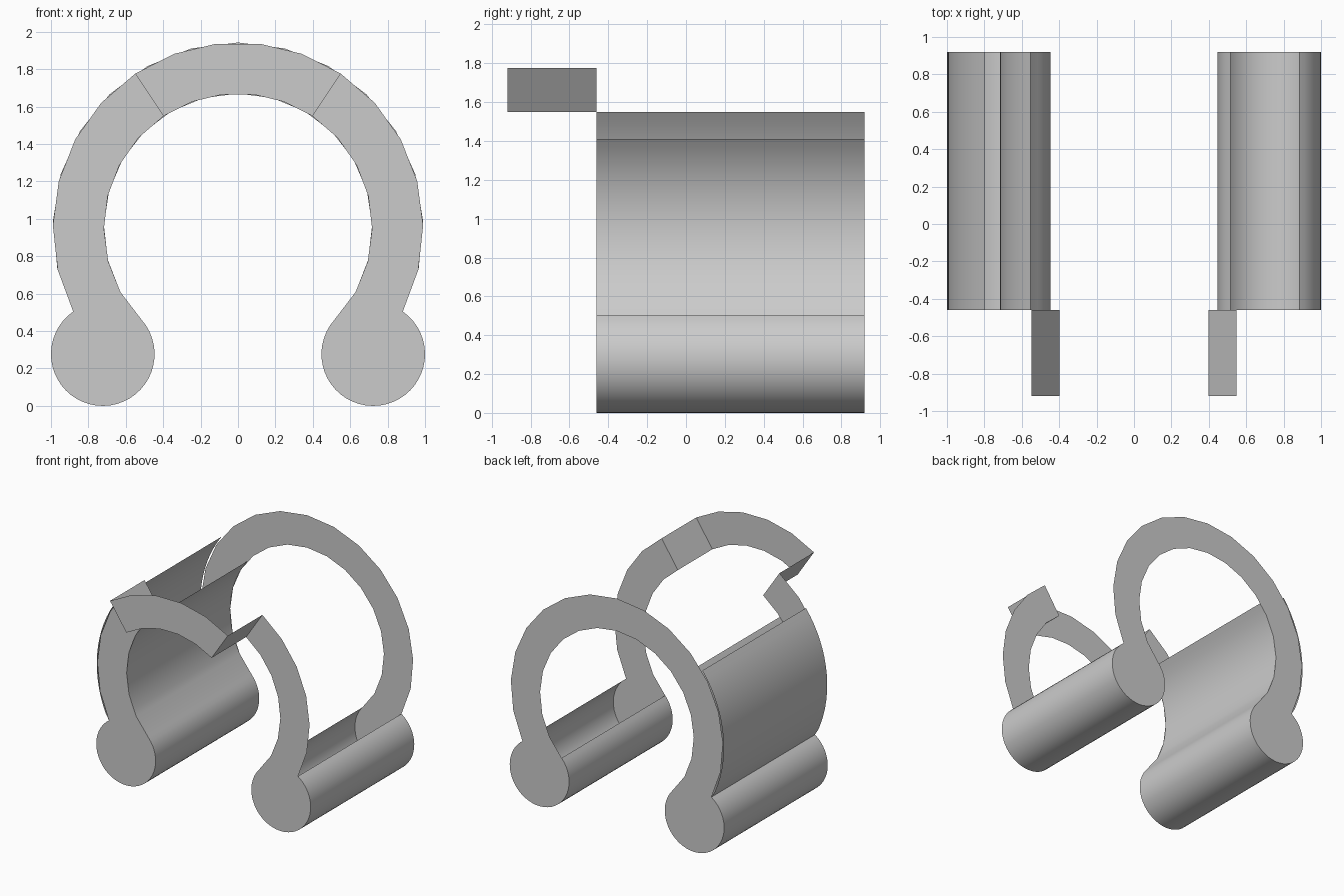
import bpy
from math import radians, cos, sin

if "Cube" in bpy.data.objects:
    bpy.data.objects.remove(bpy.data.objects["Cube"])

CZ, R_OUT, R_IN = 0.953, 0.99, 0.717     # ring
FX, FZ, FR = 0.723, 0.277, 0.277         # round foot
Y_FRONT, Y_MID, Y_BACK = -0.92, -0.46, 0.92
CUT = 56.3                               # angle where the raised arc starts


def arc(cx, cz, r, a0, a1, n):
    """Points (x, z) on an arc, angles in degrees."""
    return [(cx + r * cos(radians(a0 + (a1 - a0) * i / n)),
             cz + r * sin(radians(a0 + (a1 - a0) * i / n))) for i in range(n + 1)]


def foot(n=36):
    return arc(FX, FZ, FR, 138.4, 415.2, n)


def leg(top_in, top_out, n):
    """Right leg outline: down the inside, round the foot, up the outside."""
    return (arc(0, CZ, R_IN, top_in, -28.7, n) + foot()
            + arc(0, CZ, R_OUT, -27.1, top_out, n)[1:])


def mirror(pts):
    return [(-x, z) for x, z in reversed(pts)]


def make(name, verts, faces, smooth=False):
    me = bpy.data.meshes.new(name)
    me.from_pydata(verts, [], faces)
    me.update()
    ob = bpy.data.objects.new(name, me)
    bpy.context.collection.objects.link(ob)
    if smooth:
        bpy.ops.object.select_all(action='DESELECT')
        ob.select_set(True)
        bpy.context.view_layer.objects.active = ob
        bpy.ops.object.shade_smooth_by_angle(angle=radians(30))
    return ob


def plate(name, pts, y, facing_back=False):
    idx = list(range(len(pts)))
    make(name, [(x, y, z) for x, z in pts], [idx[::-1] if facing_back else idx])


def sweep(name, pts, y0, y1, smooth=True):
    """Open wall along y following a profile."""
    n = len(pts)
    verts = [(x, y, z) for y in (y0, y1) for x, z in pts]
    make(name, verts, [(i, n + i, n + i + 1, i + 1) for i in range(n - 1)], smooth)


# Flat back ring with both feet
half = leg(90, 90, 8)
plate("back_ring", half + mirror(half)[1:-1], Y_BACK, True)

# Flat front legs
front = leg(CUT, CUT, 6)
plate("front_leg_right", front, Y_MID)
plate("front_leg_left", mirror(front), Y_MID)

# Raised arc at the very front, with its two end walls
plate("front_arc", arc(0, CZ, R_OUT, CUT, 180 - CUT, 5)
      + arc(0, CZ, R_IN, 180 - CUT, CUT, 5), Y_FRONT)
end = [arc(0, CZ, r, CUT, CUT, 1)[0] for r in (R_IN, R_OUT)]
sweep("arc_end_right", end, Y_FRONT, Y_MID, False)
sweep("arc_end_left", mirror(end), Y_FRONT, Y_MID, False)

# Right side has only the foot tube; left side keeps inner and outer walls
sweep("foot_tube_right", foot(), Y_MID, Y_BACK)
wall = (arc(0, CZ, R_IN, 39.5, -28.7, 16) + foot()
        + arc(0, CZ, R_OUT + 0.005, -27.1, 36.8, 16)[1:])
sweep("side_wall_left", mirror(wall), Y_MID, Y_BACK)
